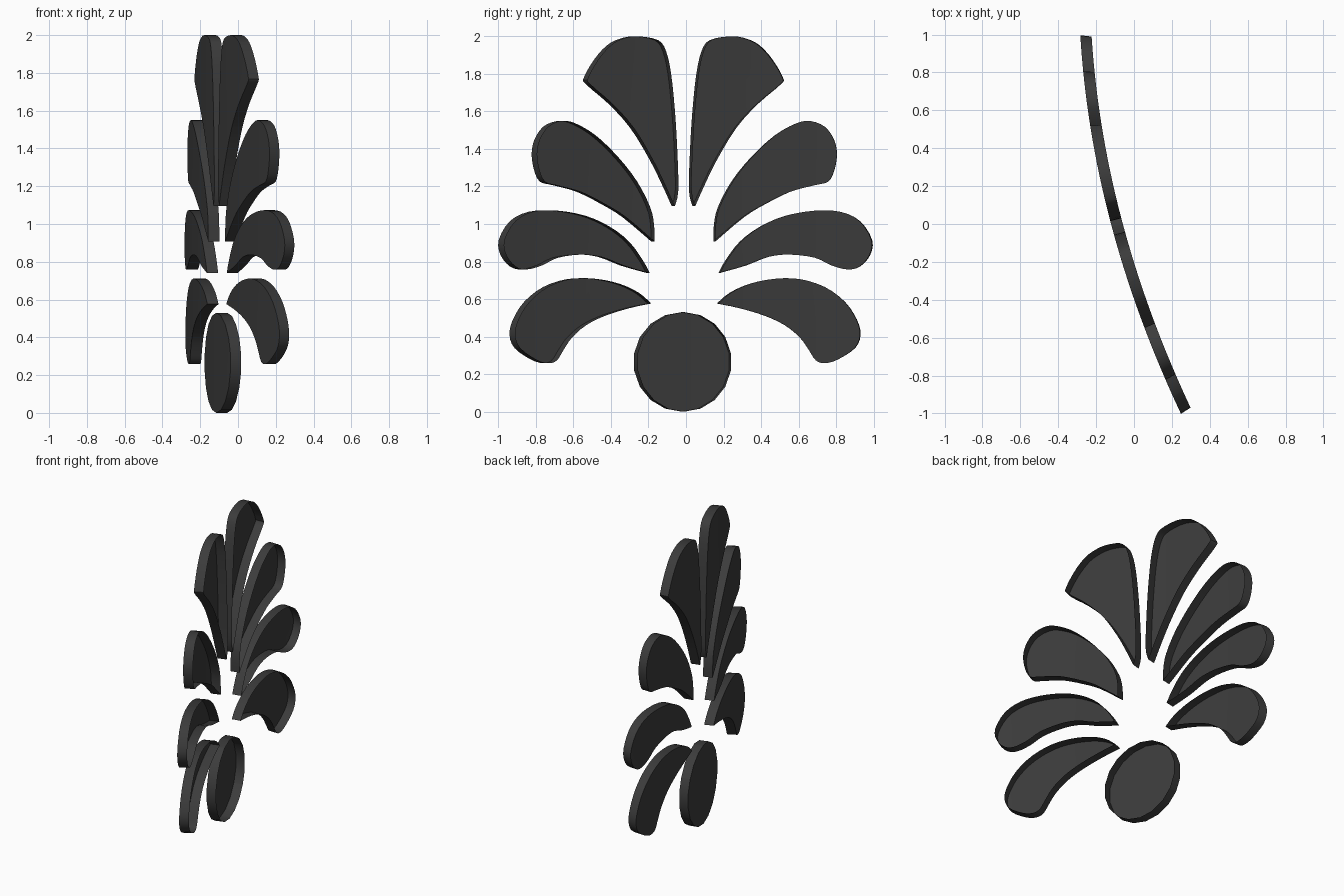
import bpy
import bmesh
import math
from mathutils import Vector

DEPTH = 0.06

default_cube = bpy.data.objects.get("Cube")
if default_cube:
    bpy.data.objects.remove(default_cube, do_unlink=True)

# Single charcoal material
charcoal = bpy.data.materials.new("charcoal")
charcoal.use_nodes = True
colour = (0.045, 0.045, 0.045, 1)
charcoal.diffuse_color = colour
charcoal.node_tree.nodes["Principled BSDF"].inputs["Base Color"].default_value = colour


def smooth_outline(points, steps=3):
    """Rounded closed outline through the points, with a sharp tip at the first one."""
    pts = [Vector(p) for p in points]
    pts = [pts[0]] + pts + [pts[0], pts[0]]
    outline = []
    for a, b, c, d in zip(pts, pts[1:], pts[2:], pts[3:]):
        for i in range(steps):
            t = i / steps
            outline.append(0.5 * (2 * b + (c - a) * t + (2 * a - 5 * b + 4 * c - d) * t ** 2
                                  + (3 * b - a - 3 * c + d) * t ** 3))
    return outline


def bend(co):
    """Wrap a flat tray onto the gently curved sheet, walls leaning inwards."""
    offset, y, z = co
    wall = Vector((1, 0.265 - 0.38 * y, 0)).normalized()
    return Vector((-0.09 - 0.267 * y + 0.103 * y * y, y, z)) + wall * offset


def add_tray(name, outline):
    """Open tray: a y-z floor with a raised wall, sliced into strips and bent."""
    bm = bmesh.new()
    floor = bm.faces.new([bm.verts.new((-DEPTH / 2, y, z)) for y, z in outline])
    wall = bmesh.ops.extrude_edge_only(bm, edges=floor.edges[:])
    for v in wall["geom"]:
        if isinstance(v, bmesh.types.BMVert):
            v.co.x += DEPTH
    for i in range(-9, 10):
        bmesh.ops.bisect_plane(bm, geom=bm.verts[:] + bm.edges[:] + bm.faces[:],
                               plane_co=(0, i / 10 + 0.003, 0), plane_no=(0, 1, 0))
    for v in bm.verts:
        v.co = bend(v.co)
    bmesh.ops.recalc_face_normals(bm, faces=bm.faces[:])
    mesh = bpy.data.meshes.new(name)
    bm.to_mesh(mesh)
    bm.free()
    mesh.materials.append(charcoal)
    obj = bpy.data.objects.new(name, mesh)
    bpy.context.collection.objects.link(obj)
    bpy.ops.object.select_all(action="DESELECT")
    obj.select_set(True)
    bpy.context.view_layer.objects.active = obj
    bpy.ops.object.shade_smooth_by_angle(angle=math.radians(30))


# Petal outlines: distance from the centre line, height
petals = {
    "top_petal": [
        (.05, 1.095), (.031, 1.18), (.037, 1.4), (.05, 1.61), (.07, 1.8), (.097, 1.92),
        (.14, 1.98), (.25, 2), (.335, 1.985), (.4, 1.95), (.468, 1.875), (.523, 1.78),
        (.512, 1.745), (.388, 1.64), (.27, 1.51), (.166, 1.34), (.097, 1.2)],
    "upper_petal": [
        (.16, .908), (.163, 1), (.185, 1.093), (.256, 1.228), (.36, 1.358), (.484, 1.473),
        (.6, 1.538), (.674, 1.548), (.748, 1.518), (.796, 1.45), (.812, 1.37), (.796, 1.28),
        (.764, 1.225), (.695, 1.207), (.563, 1.172), (.43, 1.107), (.314, 1.037)],
    "middle_petal": [
        (.187, .74), (.224, .807), (.298, .905), (.404, .985), (.537, 1.043), (.695, 1.071),
        (.83, 1.065), (.934, 1.015), (.997, .915), (.987, .835), (.934, .774), (.87, .758),
        (.785, .779), (.695, .82), (.563, .837), (.446, .825), (.325, .779)],
    "lower_petal": [
        (.178, .576), (.245, .633), (.35, .681), (.484, .708), (.616, .706), (.748, .664),
        (.854, .585), (.918, .488), (.936, .408), (.907, .338), (.817, .278), (.748, .258),
        (.7, .273), (.664, .327), (.616, .394), (.537, .46), (.43, .511), (.298, .551)],
}

# Fan of petals, one of each kind on both sides of the centre line
for name, points in petals.items():
    outline = smooth_outline(points)
    add_tray("back_" + name, [(u - 0.008, z) for u, z in outline])
    add_tray("front_" + name, [(-0.018 - u * (1 - 0.033 * u), z) for u, z in outline])

# Round pad at the base of the fan
sides = 18
angles = [math.tau * (i + 0.5) / sides for i in range(sides)]
add_tray("base_disc", [(0.254 * math.cos(a) - 0.016, 0.265 + 0.265 * math.sin(a))
                       for a in angles])
